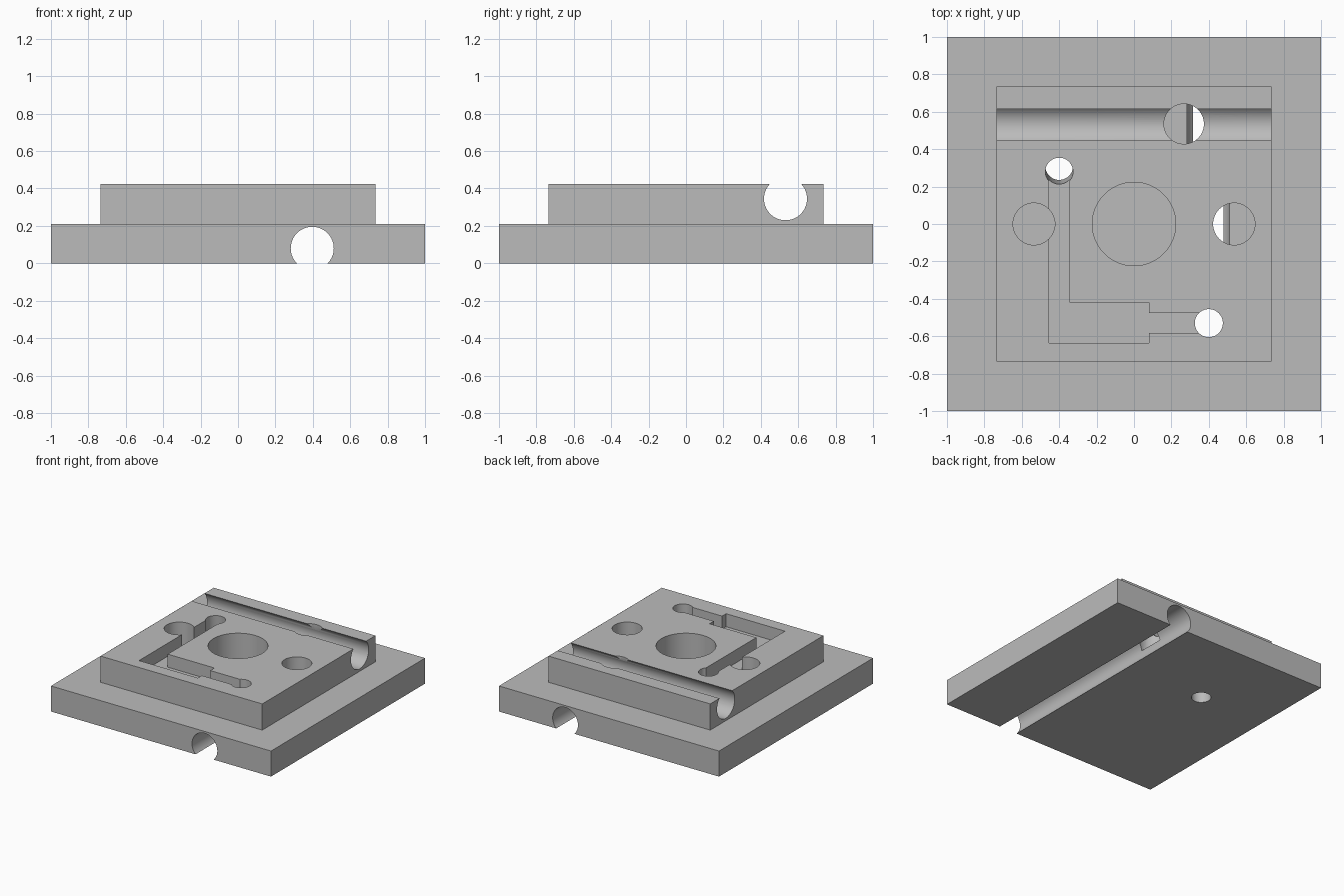
import bpy
import math
from mathutils import Vector

cube = bpy.data.objects.get("Cube")
if cube:
    bpy.data.objects.remove(cube, do_unlink=True)

grey = bpy.data.materials.new("plain grey")
grey.use_nodes = True
colour = (0.5, 0.5, 0.5, 1)
grey.diffuse_color = colour
grey.node_tree.nodes["Principled BSDF"].inputs["Base Color"].default_value = colour

TOP = 0.425
STEP = 0.21
FLOOR = 0.1       # floor of the round blind holes
POCKET = 0.318    # floor of the milled pockets
ABOVE = 0.6


def box(name, low, high):
    low, high = Vector(low), Vector(high)
    bpy.ops.mesh.primitive_cube_add(size=1, location=(low + high) / 2)
    ob = bpy.context.object
    ob.name = name
    ob.scale = high - low
    bpy.ops.object.transform_apply(location=True, rotation=True, scale=True)
    return ob


def rod(name, start, end, radius):
    start, end = Vector(start), Vector(end)
    axis = end - start
    bpy.ops.mesh.primitive_cylinder_add(
        vertices=64, radius=radius, depth=axis.length, location=(start + end) / 2,
        rotation=axis.to_track_quat("Z", "Y").to_euler())
    ob = bpy.context.object
    ob.name = name
    bpy.ops.object.transform_apply(location=True, rotation=True, scale=True)
    return ob


def combine(body, tool, operation):
    mod = body.modifiers.new(tool.name, "BOOLEAN")
    mod.object = tool
    mod.operation = operation
    mod.solver = "EXACT"
    bpy.context.view_layer.objects.active = body
    bpy.ops.object.modifier_apply(modifier=mod.name)
    bpy.data.objects.remove(tool, do_unlink=True)


# Square base with a raised square block
body = box("stepped_plate", (-1, -1, 0), (1, 1, STEP))
combine(body, box("raised_block", (-0.735, -0.735, FLOOR / 2), (0.735, 0.735, TOP)), "UNION")

cutters = [
    # Long round grooves, one under the base and one across the block
    rod("lower_groove", (0.397, -1.2, 0.08), (0.397, 1.2, 0.08), 0.115),
    rod("upper_groove", (-1.2, 0.532, 0.345), (1.2, 0.532, 0.345), 0.115),
    # L-shaped pocket and its side slots
    box("wide_pocket", (-0.455, -0.635, POCKET), (0.08, -0.42, ABOVE)),
    box("long_slot", (-0.455, -0.5, POCKET), (-0.345, 0.28, ABOVE)),
    box("short_slot", (0, -0.583, POCKET), (0.4, -0.475, ABOVE)),
    # Slanted drain hole through the whole plate
    rod("slanted_hole", (-0.4, 0.324, -0.2), (-0.4, 0.266, 0.625), 0.074),
]
# Straight holes: x, y, radius
for x, y, r in [(0, 0, 0.223), (-0.535, 0, 0.112), (0.535, 0, 0.112),
                (0.267, 0.535, 0.107), (0.4, -0.53, 0.075)]:
    cutters.append(rod("round_hole", (x, y, FLOOR), (x, y, ABOVE), r))

for cutter in cutters:
    combine(body, cutter, "DIFFERENCE")

body.data.materials.clear()
body.data.materials.append(grey)
for face in body.data.polygons:
    face.material_index = 0
bpy.ops.object.select_all(action="DESELECT")
body.select_set(True)
bpy.context.view_layer.objects.active = body
bpy.ops.object.shade_smooth_by_angle(angle=math.radians(30))
